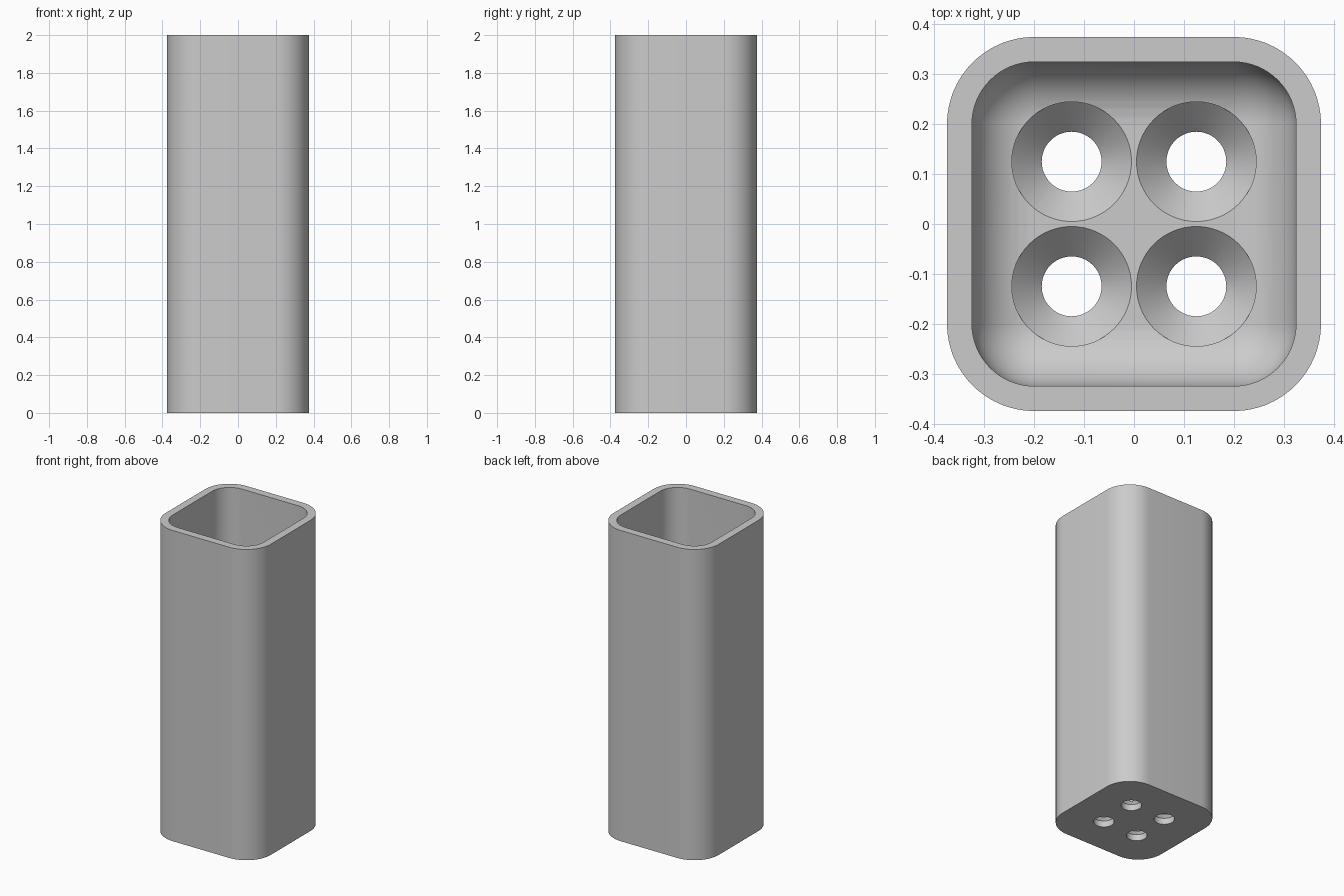
import bpy, bmesh, math
from mathutils import Vector

cube = bpy.data.objects.get("Cube")
if cube:
    bpy.data.objects.remove(cube, do_unlink=True)

HEIGHT = 2.0
CORE = 0.2          # centre of the corner arcs
R_OUT, R_IN = 0.175, 0.125
FLOOR = 0.1
HOLE_R, SINK_R, HOLE_POS = 0.06, 0.12, 0.125


def ring(core, radius, z, steps, centre=(0, 0)):
    """Rounded square ring; a core of zero gives a circle."""
    pts = []
    for q, (sx, sy) in enumerate([(1, 1), (-1, 1), (-1, -1), (1, -1)]):
        for i in range(steps):
            # a circle must not repeat its quadrant points
            t = i / steps if core == 0 else i / (steps - 1)
            a = (q + t) * math.pi / 2
            pts.append(Vector((centre[0] + sx * core + radius * math.cos(a),
                               centre[1] + sy * core + radius * math.sin(a), z)))
    return pts


def loft(bm, rings):
    """Skin a stack of rings and cap both ends."""
    loops = [[bm.verts.new(p) for p in r] for r in rings]
    n = len(loops[0])
    for a, b in zip(loops, loops[1:]):
        for i in range(n):
            j = (i + 1) % n
            bm.faces.new((a[i], a[j], b[j], b[i]))
    bm.faces.new(loops[0][::-1])
    bm.faces.new(loops[-1])


def make_object(name, bm):
    bmesh.ops.remove_doubles(bm, verts=bm.verts, dist=0.0001)
    bmesh.ops.recalc_face_normals(bm, faces=bm.faces)
    mesh = bpy.data.meshes.new(name)
    bm.to_mesh(mesh)
    bm.free()
    obj = bpy.data.objects.new(name, mesh)
    bpy.context.collection.objects.link(obj)
    return obj


# Square tube with a closed floor and a rounded inner bottom edge
STEPS = 17
rings = [ring(CORE, R_OUT, 0, STEPS), ring(CORE, R_OUT, HEIGHT, STEPS),
         ring(CORE, R_IN, HEIGHT, STEPS)]
for k in range(13):
    t = k / 12 * math.pi / 2
    rings.append(ring(CORE, R_IN * math.cos(t),
                      FLOOR + R_IN * (1 - math.sin(t)), STEPS))
bm = bmesh.new()
loft(bm, rings)
holder = make_object("square_holder", bm)

# Four countersunk drain holes
bm = bmesh.new()
sink_start = FLOOR - (SINK_R - HOLE_R)
for x in (-HOLE_POS, HOLE_POS):
    for y in (-HOLE_POS, HOLE_POS):
        profile = [(HOLE_R, -0.1), (HOLE_R, sink_start),
                   (SINK_R, FLOOR), (SINK_R, FLOOR + 0.2)]
        loft(bm, [ring(0, r, z, 16, (x, y)) for r, z in profile])
cutter = make_object("hole_cutter", bm)
cutter.hide_render = True

cut = holder.modifiers.new("drain_holes", 'BOOLEAN')
cut.operation = 'DIFFERENCE'
cut.solver = 'EXACT'
cut.object = cutter
bpy.ops.object.select_all(action='DESELECT')
holder.select_set(True)
bpy.context.view_layer.objects.active = holder
bpy.ops.object.modifier_apply(modifier=cut.name)
bpy.data.objects.remove(cutter, do_unlink=True)

# Plain grey finish
grey = bpy.data.materials.new("light_grey")
grey.use_nodes = True
colour = (0.6, 0.6, 0.6, 1)
grey.diffuse_color = colour
grey.node_tree.nodes["Principled BSDF"].inputs["Base Color"].default_value = colour
holder.data.materials.clear()
holder.data.materials.append(grey)

bpy.ops.object.shade_smooth_by_angle(angle=math.radians(30))
